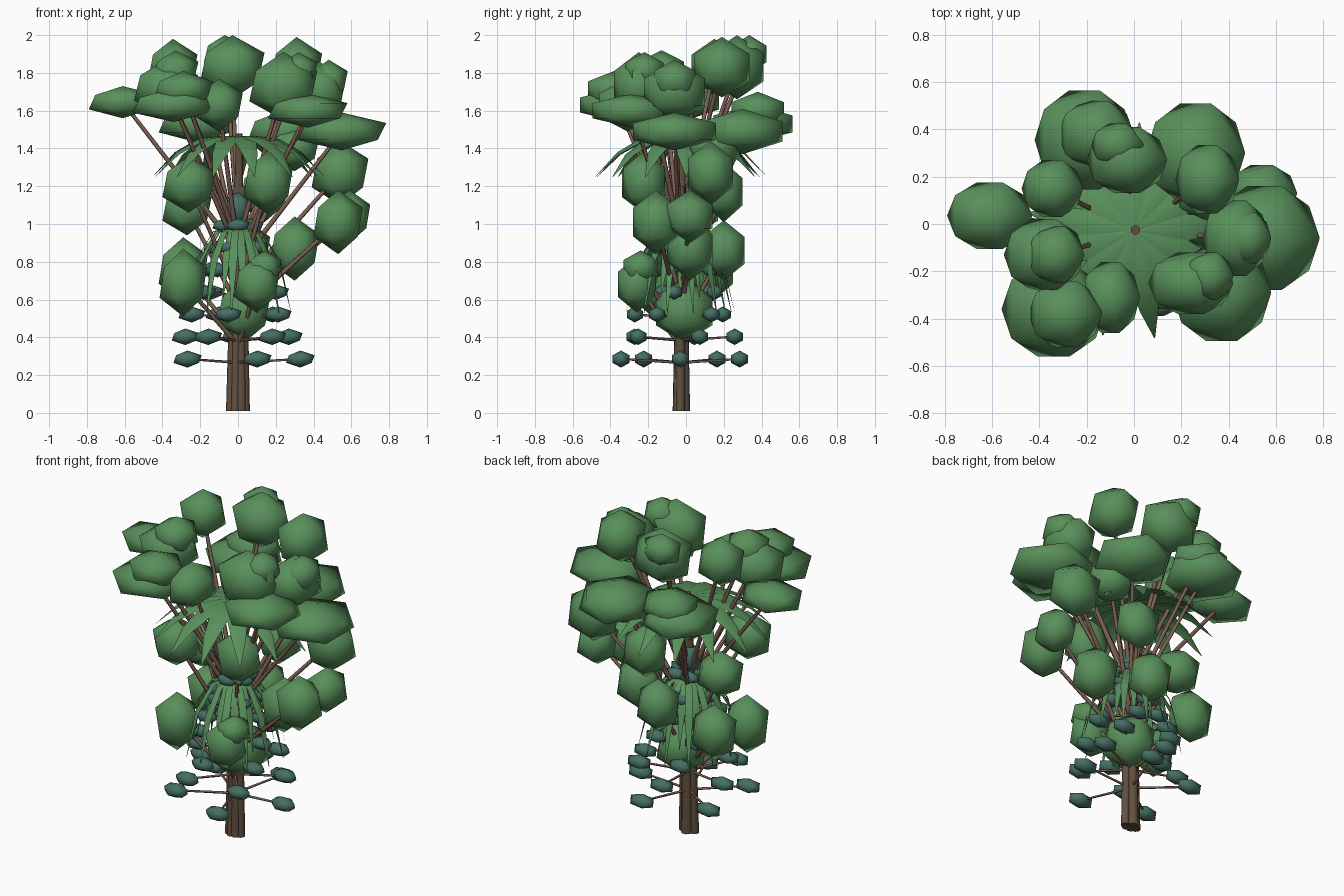
import bpy, bmesh, math
from mathutils import Vector, Matrix

if "Cube" in bpy.data.objects:
    bpy.data.objects.remove(bpy.data.objects["Cube"], do_unlink=True)


def make_material(name, rgb):
    mat = bpy.data.materials.new(name)
    mat.use_nodes = True
    colour = (*rgb, 1)
    mat.diffuse_color = colour
    mat.node_tree.nodes["Principled BSDF"].inputs["Base Color"].default_value = colour
    return mat


LEAF = make_material("leaf green", (0.1, 0.28, 0.105))
NEEDLE = make_material("needle teal", (0.06, 0.16, 0.125))
BARK = make_material("trunk brown", (0.12, 0.08, 0.05))
TWIG = make_material("branch brown", (0.2, 0.115, 0.08))
AXIS = Vector((0, -0.03, 0))


def finish(bm, name, mat, angle=50):
    bmesh.ops.recalc_face_normals(bm, faces=bm.faces)
    mesh = bpy.data.meshes.new(name)
    bm.to_mesh(mesh)
    bm.free()
    mesh.materials.append(mat)
    obj = bpy.data.objects.new(name, mesh)
    bpy.context.collection.objects.link(obj)
    bpy.ops.object.select_all(action="DESELECT")
    obj.select_set(True)
    bpy.context.view_layer.objects.active = obj
    bpy.ops.object.shade_smooth_by_angle(angle=math.radians(angle))
    return obj


def add_clump(bm, centre, size):
    """Twenty-sided ball whose half extents equal size."""
    rx, ry, rz = size
    place = Matrix.LocRotScale(Vector(centre), None, Vector((rx / 0.894, ry / 0.851, rz)))
    bmesh.ops.create_icosphere(bm, subdivisions=1, radius=1, matrix=place)


def add_stick(bm, start, end, r1, r2, sides=6):
    start, end = Vector(start), Vector(end)
    line = end - start
    turn = line.to_track_quat("Z", "Y").to_matrix().to_4x4()
    bmesh.ops.create_cone(bm, cap_ends=True, segments=sides, radius1=r1, radius2=r2,
                          depth=line.length,
                          matrix=Matrix.Translation((start + end) / 2) @ turn)


# Trunk: a bundle of tapering stems
bm = bmesh.new()
for x, y, top, radius in ((-0.038, -0.03, 1.2, 0.026), (0.038, -0.03, 1.2, 0.026),
                          (-0.014, -0.045, 1.25, 0.026), (0.016, -0.042, 1.2, 0.028),
                          (0.0, -0.01, 1.48, 0.034)):
    add_stick(bm, (x, y, 0.01), (x * 0.4 + 0.006, -0.025, top), radius, 0.02, 8)
finish(bm, "trunk", BARK)

# Foliage clumps: x, y, z, then half sizes
canopy = [
    (-.03, .27, 1.83, .17, .14, .17), (-.07, .335, 1.9, .11, .09, .1),
    (.31, .19, 1.83, .135, .145, .16), (-.345, .15, 1.83, .13, .12, .15),
    (-.21, .355, 1.53, .21, .21, .1), (-.16, .38, 1.6, .16, .14, .1),
    (.26, .3, 1.49, .21, .21, .12), (-.61, .035, 1.645, .18, .14, .085),
    (.55, -.06, 1.49, .235, .22, .1), (.37, -.29, 1.6, .21, .205, .09),
    (-.34, -.36, 1.63, .22, .2, .09), (-.29, -.38, 1.71, .155, .14, .1),
    (-.1, -.31, 1.63, .125, .15, .14), (-.38, -.13, 1.72, .17, .15, .15),
    (-.33, -.13, 1.81, .12, .12, .11), (.43, -.06, 1.7, .14, .16, .16),
    (.48, -.06, 1.76, .1, .11, .11), (.24, -.25, 1.73, .18, .13, .18),
    (.32, -.22, 1.81, .1, .1, .1),
]
lower_foliage = [
    (.54, .13, 1.27, .15, .12, .17), (.59, .02, 1.04, .11, .12, .14),
    (.53, -.16, 1.01, .13, .12, .17), (.3, .02, .87, .13, .12, .17),
    (-.26, -.23, 1.21, .14, .11, .15), (-.27, .05, 1.08, .13, .12, .14),
    (.16, -.22, 1.22, .13, .11, .17), (.14, .2, 1.17, .13, .1, .16),
    (-.29, -.18, .69, .125, .11, .18), (.1, -.26, .68, .12, .1, .15),
    (.14, -.24, .77, .09, .09, .09), (.3, .15, 1.4, .13, .13, .12),
    (.03, -.01, .54, .14, .15, .17), (-.29, .14, .76, .13, .11, .17),
    (.05, .2, .86, .12, .11, .16),
]
for group, clumps in (("canopy", canopy), ("lower_foliage", lower_foliage)):
    branches = bmesh.new()
    for i, (x, y, z, *size) in enumerate(clumps):
        bm = bmesh.new()
        add_clump(bm, (x, y, z), size)
        finish(bm, f"{group}_clump_{i + 1}", LEAF, 180)
        # Branch from the trunk up into the clump
        add_stick(branches, AXIS + Vector((x * 0.06, y * 0.06, z * 0.55)), (x, y, z), 0.014, 0.01)
    finish(branches, f"{group}_branches", TWIG, 80)


def add_frond(bm, angle, path):
    """Tapering blade along (reach, height, half width) steps, folded at its midrib."""
    out = Vector((math.cos(angle), math.sin(angle), 0))
    side = Vector((-out.y, out.x, 0))
    rows = []
    for reach, height, half in path:
        mid = AXIS + out * reach + Vector((0, 0, height))
        drop = Vector((0, 0, -half * 0.3))
        rows.append([bm.verts.new(p) for p in (mid - side * half + drop, mid, mid + side * half + drop)])
    for a, b in zip(rows, rows[1:]):
        for k in range(2):
            bm.faces.new((a[k], a[k + 1], b[k + 1], b[k]))


# Broad drooping fronds at the top of the trunk
bm = bmesh.new()
for i in range(13):
    angle = math.tau * i / 13 - 1.38
    add_frond(bm, angle, [(0, 1.465, 0.01), (0.1, 1.465, 0.04), (0.22, 1.45, 0.057),
                          (0.34, 1.38, 0.04), (0.46, 1.25, 0.002)])
finish(bm, "upper_fronds", LEAF)

# Narrow hanging fronds in two tiers around the middle
bm = bmesh.new()
for i in range(26):
    reach, fall = (0.29, 0.46) if i % 2 else (0.22, 0.38)
    path = [(reach * a, 0.99 - fall * b, w) for a, b, w in
            ((0.05, 0, 0.006), (0.45, 0.06, 0.019), (0.78, 0.4, 0.023), (1, 1, 0.002))]
    add_frond(bm, math.tau * i / 26, path)
finish(bm, "middle_fronds", LEAF)

# Whorls of needle tufts on thin side branches
tufts, spokes = bmesh.new(), bmesh.new()
for level in range(7):
    z = 0.285 + 0.118 * level
    reach = 0.33 - 0.042 * level
    size = 1 - 0.03 * level
    for k in range(5):
        angle = math.radians(21 * level + 72 * k)
        tip = AXIS + Vector((reach * math.cos(angle), reach * math.sin(angle), z))
        add_clump(tufts, tip, (0.075 * size, 0.045 * size, 0.045 * size))
        add_stick(spokes, AXIS + Vector((0, 0, z - 0.02)), tip, 0.008, 0.006, 5)
finish(tufts, "needle_tufts", NEEDLE, 180)
finish(spokes, "needle_branches", TWIG, 80)

# Pointed tuft above the whorls
bm = bmesh.new()
add_clump(bm, AXIS + Vector((0, 0, 1.08)), (0.065, 0.06, 0.1))
finish(bm, "needle_crown", NEEDLE, 180)
